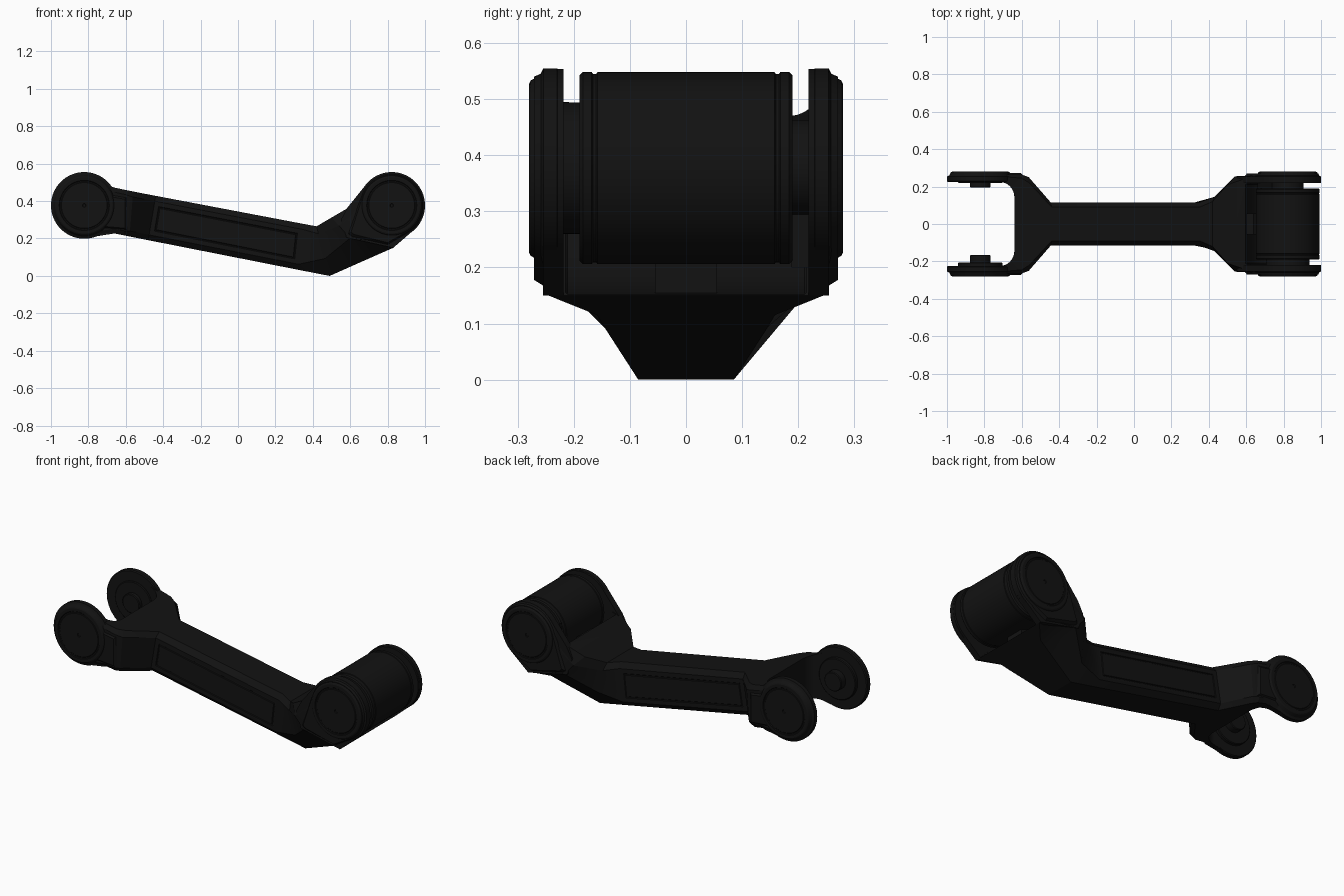
import bpy, bmesh
from math import pi, cos, sin, radians
from mathutils import Vector, Matrix

if "Cube" in bpy.data.objects:
    bpy.data.objects.remove(bpy.data.objects["Cube"])

black = bpy.data.materials.new("black")
black.diffuse_color = (0.006, 0.006, 0.006, 1)
black.use_nodes = True
black.node_tree.nodes["Principled BSDF"].inputs["Base Color"].default_value = black.diffuse_color
LX, RX, Z = -0.822, 0.822, 0.377        # joint axes
parts = []


def finish(name, bm):
    bmesh.ops.recalc_face_normals(bm, faces=bm.faces)
    me = bpy.data.meshes.new(name)
    bm.to_mesh(me)
    bm.free()
    me.materials.append(black)
    ob = bpy.data.objects.new(name, me)
    bpy.context.collection.objects.link(ob)
    parts.append(ob)
    return ob


def lathe(name, x, profile, s=1):
    """Turn (radius, y) points about the joint axis at x."""
    bm = bmesh.new()
    vs = [bm.verts.new((x + r, s * y, Z)) for r, y in profile]
    es = [bm.edges.new(p) for p in zip(vs, vs[1:])]
    bmesh.ops.spin(bm, geom=vs + es, cent=(x, 0, Z), axis=(0, 1, 0),
                   angle=2 * pi, steps=64, use_merge=True)
    bmesh.ops.remove_doubles(bm, verts=bm.verts, dist=1e-5)
    return finish(name, bm)


def disc(name, x, r, y0, y1, s=1, b=0.004):
    return lathe(name, x, [(0, y0), (r - b, y0), (r, y0 + b), (r, y1 - b), (r - b, y1), (0, y1)], s)


def ring(x, r):
    return [(x + r * cos(i * pi / 32), Z + r * sin(i * pi / 32)) for i in range(64)]


def plate(name, layers, s=1):
    """Convex plate from (y, [(x, z), ...]) outlines."""
    bm = bmesh.new()
    for y, pts in layers:
        for x, z in pts:
            bm.verts.new((x, s * y, z))
    bmesh.ops.convex_hull(bm, input=bm.verts)
    bmesh.ops.dissolve_limit(bm, angle_limit=radians(1), verts=bm.verts, edges=bm.edges)
    return finish(name, bm)


def cut(ob, cutter):
    mod = ob.modifiers.new("cut", 'BOOLEAN')
    mod.object, mod.operation, mod.solver = cutter, 'DIFFERENCE', 'EXACT'
    bpy.context.view_layer.objects.active = ob
    bpy.ops.object.modifier_apply(modifier=mod.name)
    parts.remove(cutter)
    bpy.data.objects.remove(cutter)


# Arm body: lofted eight-sided sections
# top x, top z, bottom x, bottom z, side, top and bottom half widths, side start and end
sections = [
    (-0.75, 0.505, -0.75, 0.215, 0.262, 0.250, 0.250, 0.08, 0.92),
    (-0.66, 0.472, -0.66, 0.227, 0.265, 0.250, 0.250, 0.10, 0.90),
    (-0.60, 0.459, -0.61, 0.217, 0.265, 0.245, 0.245, 0.10, 0.90),
    (-0.56, 0.451, -0.58, 0.211, 0.250, 0.220, 0.220, 0.12, 0.88),
    (-0.44, 0.428, -0.48, 0.191, 0.115, 0.090, 0.090, 0.12, 0.88),
    (0.35, 0.278, 0.32, 0.033, 0.115, 0.090, 0.085, 0.12, 0.88),
    (0.42, 0.265, 0.49, 0.000, 0.145, 0.120, 0.085, 0.35, 0.85),
    (0.50, 0.312, 0.70, 0.093, 0.255, 0.210, 0.145, 0.50, 0.80),
    (0.60, 0.370, 0.75, 0.115, 0.258, 0.245, 0.158, 0.30, 0.85),
    (0.62, 0.375, 0.83, 0.150, 0.258, 0.250, 0.245, 0.12, 0.88),
]
bm = bmesh.new()
rings = []
for xt, zt, xb, zb, w, wt, wb, lo, hi in sections:
    top, bot = Vector((xt, 0, zt)), Vector((xb, 0, zb))
    half = [(wb, 0), (w, lo), (w, hi), (wt, 1)]
    loop = half + [(-y, f) for y, f in reversed(half)]
    rings.append([bm.verts.new(bot.lerp(top, f) + Vector((0, y, 0))) for y, f in loop])
panels = []
for k, (a, b) in enumerate(zip(rings, rings[1:])):
    for i in range(8):
        f = bm.faces.new((a[i], a[(i + 1) % 8], b[(i + 1) % 8], b[i]))
        if k == 4 and i in (1, 5):
            panels.append(f)
bm.faces.new(rings[0])
bm.faces.new(rings[-1])
bmesh.ops.recalc_face_normals(bm, faces=bm.faces)
# Engraved outline of the side panels
for thick, depth in ((0.035, 0), (0.004, -0.004), (0.005, 0), (0.004, 0.004)):
    bmesh.ops.inset_individual(bm, faces=panels, thickness=thick, depth=depth)
body = finish("arm_body", bm)

# Fork opening with rounded corners
bm = bmesh.new()
xy = [(-1.1, -0.225)]
for cy, a0 in ((-0.145, -90), (0.145, 0)):
    for i in range(13):
        a = radians(a0 + i * 7.5)
        xy.append((-0.72 + 0.08 * cos(a), cy + 0.08 * sin(a)))
xy.append((-1.1, 0.225))
face = bm.faces.new([bm.verts.new((x, y, 0)) for x, y in xy])
ext = bmesh.ops.extrude_face_region(bm, geom=[face])
bmesh.ops.translate(bm, vec=(0, 0, 0.8), verts=[v for v in ext["geom"] if isinstance(v, bmesh.types.BMVert)])
cut(body, finish("fork_cutter", bm))

# Round pocket for the motor
cut(body, disc("motor_cutter", RX, 0.225, -0.215, 0.215))

# Joint caps, cheeks and cover plates on both sides
cap = [(0, 0.225), (0.173, 0.225), (0.178, 0.230), (0.178, 0.254), (0.166, 0.260),
       (0.156, 0.277), (0.150, 0.280), (0.134, 0.280), (0.131, 0.276), (0.125, 0.276),
       (0.122, 0.279), (0.010, 0.279), (0.008, 0.274), (0, 0.274)]
for s, side in ((-1, "front"), (1, "back")):
    lathe("fork_cap_" + side, LX, cap, s)
    lathe("motor_cap_" + side, RX, cap, s)
    neck = [(-0.68, 0.482), (-0.68, 0.224)]
    plate("fork_cheek_" + side, [(0.226, ring(LX, 0.174) + neck), (0.254, ring(LX, 0.174) + neck)], s)
    plate("fork_cover_" + side,
          [(0.255, [(-0.72, 0.45), (-0.59, 0.43), (-0.59, 0.24), (-0.72, 0.25)]),
           (0.272, [(-0.72, 0.43), (-0.605, 0.41), (-0.605, 0.255), (-0.72, 0.265)])], s)
    foot = [(0.585, 0.365), (0.55, 0.30), (0.58, 0.205), (0.83, 0.15)]
    plate("motor_cheek_" + side, [(0.218, ring(RX, 0.177) + foot), (0.255, ring(RX, 0.177) + foot)], s)
    plate("motor_cover_" + side,
          [(0.255, ring(RX, 0.170) + [(0.59, 0.225), (0.61, 0.21), (0.80, 0.168)]),
           (0.271, ring(RX, 0.163) + [(0.605, 0.235), (0.62, 0.222), (0.80, 0.178)])], s)

# Bosses inside the fork
disc("fork_bearing", LX, 0.118, 0.205, 0.235, -1)
disc("fork_pin_front", LX, 0.055, 0.165, 0.23, -1)
disc("fork_ring_back", LX, 0.118, 0.218, 0.235)
disc("fork_pin_back", LX, 0.055, 0.195, 0.235)

# Motor drum with end grooves, and its mounts
half = [(0.165, 0.19), (0.171, 0.184), (0.171, 0.168), (0.168, 0.166), (0.168, 0.160), (0.171, 0.158)]
lathe("motor_drum", RX, [(0, 0.19)] + half + [(r, -y) for r, y in reversed(half)] + [(0, -0.19)])
disc("motor_bearing", RX, 0.117, 0.18, 0.222, -1)
disc("motor_shaft", RX, 0.085, 0.18, 0.222)
plate("motor_bracket", [(y, [(0.66, 0.20), (0.84, 0.20), (0.84, 0.31), (0.66, 0.46)]) for y in (0.188, 0.222)])
plate("motor_foot", [(y, [(0.58, 0.20), (0.72, 0.14), (0.79, 0.15), (0.79, 0.22), (0.64, 0.34), (0.58, 0.33)])
                     for y in (-0.055, 0.055)])

# Smooth the round parts, keep hard edges
bpy.ops.object.select_all(action='DESELECT')
for ob in parts:
    ob.select_set(True)
bpy.context.view_layer.objects.active = body
bpy.ops.object.shade_smooth_by_angle(angle=radians(25))
